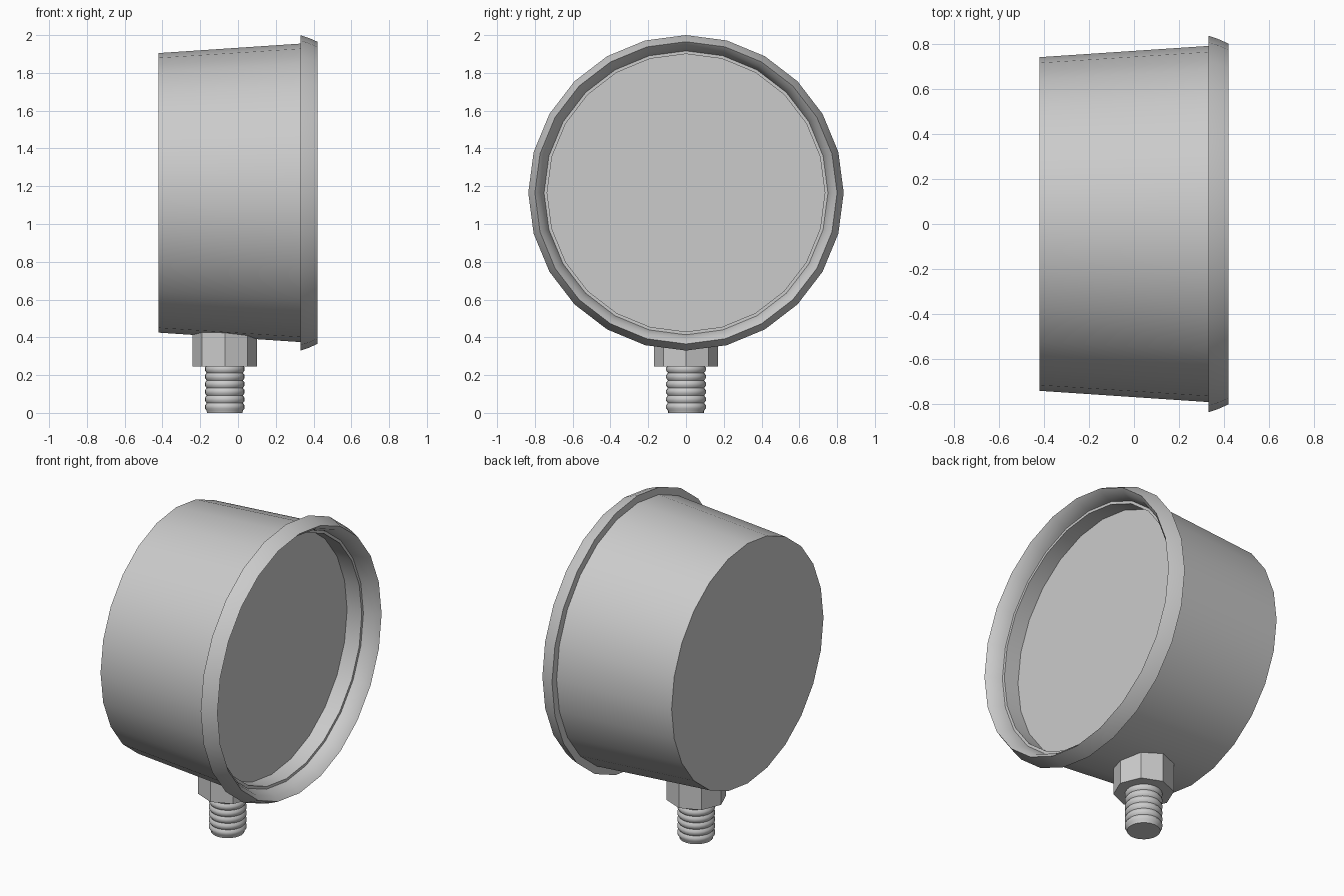
import bpy
import math
from mathutils import Matrix

cube = bpy.data.objects.get("Cube")
if cube:
    bpy.data.objects.remove(cube, do_unlink=True)

grey = bpy.data.materials.new("plain grey")
grey.use_nodes = True
color = (0.6, 0.6, 0.6, 1)
grey.diffuse_color = color
grey.node_tree.nodes["Principled BSDF"].inputs["Base Color"].default_value = color

CENTRE_Z = 1.165   # axis height of the round case
STEM_X = -0.07     # axis of the threaded stem
SIDES = 24


def lathe(name, profile, sides, matrix, smooth=True, closed=False):
    """Spin (radius, height) points about z; open profiles get end caps."""
    verts, faces = [], []
    n = len(profile)
    for r, h in profile:
        for k in range(sides):
            a = math.tau * k / sides
            verts.append((r * math.cos(a), r * math.sin(a), h))
    for i in range(n if closed else n - 1):
        j = (i + 1) % n
        for k in range(sides):
            m = (k + 1) % sides
            faces.append((i * sides + k, i * sides + m, j * sides + m, j * sides + k))
    if not closed:
        faces.append(tuple(reversed(range(sides))))
        faces.append(tuple(range((n - 1) * sides, n * sides)))
    mesh = bpy.data.meshes.new(name)
    mesh.from_pydata(verts, [], faces)
    mesh.transform(matrix)
    mesh.materials.append(grey)
    obj = bpy.data.objects.new(name, mesh)
    bpy.context.collection.objects.link(obj)
    if smooth:
        bpy.ops.object.select_all(action="DESELECT")
        obj.select_set(True)
        bpy.context.view_layer.objects.active = obj
        bpy.ops.object.shade_smooth_by_angle(angle=math.radians(40))
    return obj


# The case axis points along +x, the stem axis along z
along_x = Matrix.Translation((0, 0, CENTRE_Z)) @ Matrix.Rotation(math.pi / 2, 4, "Y")
upright = Matrix.Translation((STEM_X, 0, 0))

# Tapered case, closed at the back and by the recessed dial at the front
lathe("case", [(0.74, -0.42), (0.79, 0.33), (0.735, 0.33), (0.735, 0.23)], SIDES, along_x)

# Flared bezel with a curved inner lip
bezel = [(0.735, 0.23), (0.785, 0.33), (0.835, 0.33), (0.82, 0.375), (0.80, 0.42),
         (0.775, 0.395), (0.755, 0.345), (0.742, 0.29)]
lathe("bezel", bezel, SIDES, along_x, closed=True)

# Octagonal nut under the case
lathe("nut", [(0.17, 0.245), (0.17, 0.45)], 8, upright, smooth=False)

# Threaded stem with rounded ridges
RIDGES, BOTTOM, PITCH = 6, 0.012, 0.04
thread = [(0.094, 0)]
for i in range(RIDGES):
    z = BOTTOM + i * PITCH
    thread += [(0.096, z), (0.105, z + PITCH * 0.3), (0.105, z + PITCH * 0.7)]
thread.append((0.096, BOTTOM + RIDGES * PITCH))
lathe("threaded_stem", thread, SIDES, upright)
